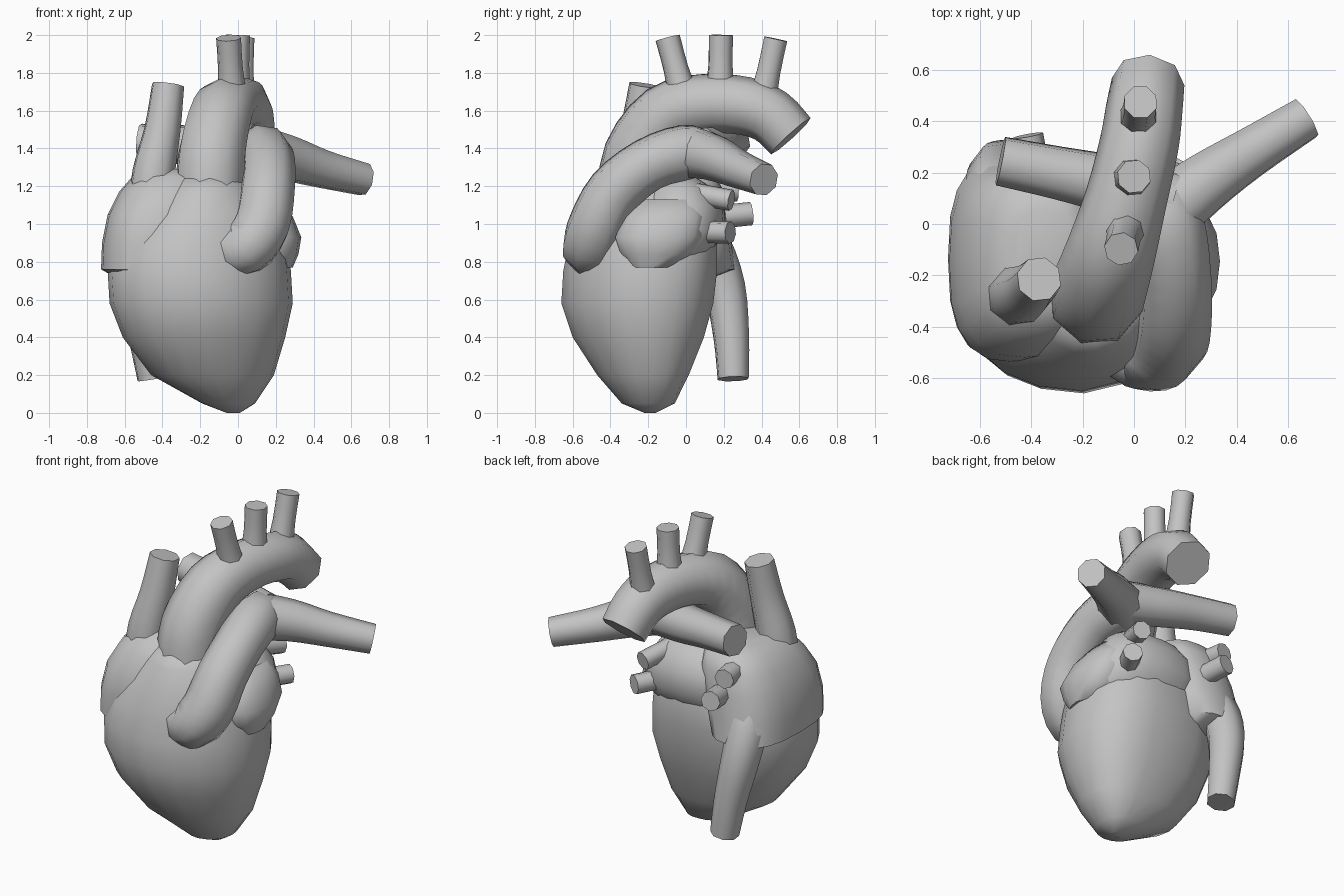
import bpy, bmesh, math
from mathutils import Vector

if "Cube" in bpy.data.objects:
    bpy.data.objects.remove(bpy.data.objects["Cube"])

mat = bpy.data.materials.new("plain_grey")
mat.diffuse_color = (0.55, 0.55, 0.55, 1)
mat.use_nodes = True
mat.node_tree.nodes["Principled BSDF"].inputs["Base Color"].default_value = mat.diffuse_color


def loft(name, rings):
    """Skin a list of equal rings, cap both ends, smooth all but sharp edges."""
    bm = bmesh.new()
    loops = [[bm.verts.new(p) for p in r] for r in rings]
    n = len(loops[0])
    for a, b in zip(loops, loops[1:]):
        for i in range(n):
            j = (i + 1) % n
            bm.faces.new((a[i], a[j], b[j], b[i]))
    bm.faces.new(loops[0][::-1])
    bm.faces.new(loops[-1])
    bmesh.ops.recalc_face_normals(bm, faces=bm.faces)
    me = bpy.data.meshes.new(name)
    bm.to_mesh(me)
    bm.free()
    ob = bpy.data.objects.new(name, me)
    bpy.context.collection.objects.link(ob)
    me.materials.append(mat)
    bpy.ops.object.select_all(action='DESELECT')
    ob.select_set(True)
    bpy.context.view_layer.objects.active = ob
    bpy.ops.object.shade_smooth_by_angle(angle=math.radians(60))
    return ob


def spline(rows, steps):
    """Catmull-Rom points through rows of numbers."""
    pts = [Vector(r) for r in rows]
    pts = [2 * pts[0] - pts[1]] + pts + [2 * pts[-1] - pts[-2]]
    out = []
    for a, b, c, d in zip(pts, pts[1:], pts[2:], pts[3:]):
        for k in range(steps):
            t = k / steps
            out.append(0.5 * (2 * b + (c - a) * t + (2 * a - 5 * b + 4 * c - d) * t * t
                              + (3 * b - a - 3 * c + d) * t ** 3))
    return out + [pts[-2]]


def tube(name, rows, steps=3, sides=8):
    """Vessel along (x, y, z, radius) rows."""
    p = spline(rows, steps)
    c = [Vector(v[:3]) for v in p]
    u = Vector((0.9, 0.1, 0.43))
    rings = []
    for i, v in enumerate(p):
        t = (c[min(i + 1, len(c) - 1)] - c[max(i - 1, 0)]).normalized()
        u = (u - t * u.dot(t)).normalized()
        w = t.cross(u)
        r = v[3] * 1.03
        rings.append([c[i] + r * (u * math.cos(a) + w * math.sin(a))
                      for a in (2 * math.pi * (k + 0.5) / sides for k in range(sides))])
    return loft(name, rings)


def body(name, rows, sides=20, power=2.2, skew=0.0):
    """Rounded chamber from (z, x0, x1, y0, y1) levels; skew pushes the +x side back."""
    def f(v):
        return math.copysign(abs(v) ** (2 / power), v)
    rings = []
    for z, x0, x1, y0, y1 in rows:
        rings.append([((x0 + x1) / 2 + (x1 - x0) / 2 * f(math.cos(a)),
                       (y0 + y1) / 2 + (y1 - y0) / 2 * f(math.sin(a))
                       + skew * (x1 - x0) * max(0, math.cos(a)), z)
                      for a in (2 * math.pi * k / sides for k in range(sides))])
    return loft(name, rings)


# Ventricles
body("ventricles", [
    (0.0, -.06, .01, -.22, -.16), (.05, -.19, .09, -.34, -.06),
    (.2, -.46, .19, -.47, .01), (.4, -.61, .25, -.6, .09),
    (.58, -.68, .29, -.66, .14), (.75, -.69, .28, -.65, .16),
    (.9, -.65, .26, -.62, .16), (1.05, -.52, .2, -.57, .12),
    (1.17, -.41, .1, -.51, .05), (1.24, -.33, .03, -.46, -.05)], skew=.075)

# Right atrium
body("right_atrium", [
    (.7, -.62, -.3, -.36, .1), (.76, -.725, -.25, -.53, .26),
    (.9, -.72, -.2, -.54, .24), (1.05, -.69, -.16, -.52, .22),
    (1.17, -.63, -.14, -.46, .2), (1.25, -.56, -.16, -.4, .16),
    (1.29, -.47, -.22, -.32, .06)], power=2.7)

# Left atrium with its forward appendage
body("left_atrium", [
    (.77, -.4, .2, -.2, .06), (.86, -.44, .26, -.25, .145),
    (.97, -.46, .27, -.27, .21), (1.1, -.43, .23, -.25, .2),
    (1.19, -.36, .17, -.2, .14), (1.25, -.25, .08, -.1, .05)])
body("left_appendage", [
    (.77, .1, .29, -.3, -.06), (.84, .05, .32, -.35, .03),
    (.93, .04, .335, -.38, .09), (1.04, .04, .29, -.33, .1),
    (1.13, .06, .22, -.24, .06)], sides=14)

# Aorta and its three branches
tube("aorta", [(-.15, -.29, 1.12, .185), (-.14, -.26, 1.36, .182),
               (-.09, -.11, 1.57, .17), (-.03, .1, 1.635, .155),
               (.02, .31, 1.625, .15), (.04, .45, 1.57, .145), (.055, .555, 1.465, .138)])
for i, (a, b) in enumerate([((-.03, -.01, 1.66), (-.05, -.097, 1.985)),
                            ((-.01, .18, 1.68), (0, .185, 2.0)),
                            ((.015, .40, 1.63), (.025, .475, 1.98))]):
    m = [(p + q) / 2 for p, q in zip(a, b)]
    tube(f"arch_branch_{i + 1}", [(*a, .08), (*m, .065), (*b, .065)], 2)

# Pulmonary trunk and arteries
tube("pulmonary_trunk", [(-.06, -.48, .86, .12), (.04, -.51, .87, .145),
                         (.125, -.475, .99, .15), (.155, -.38, 1.17, .145),
                         (.16, -.2, 1.315, .14), (.13, 0, 1.38, .145),
                         (.1, .14, 1.38, .11)])
tube("left_pulmonary_artery", [(.1, .02, 1.38, .14), (.27, .155, 1.345, .12),
                               (.45, .275, 1.29, .1), (.67, .412, 1.235, .086)])
tube("right_pulmonary_artery", [(.14, .08, 1.38, .13), (-.1, .155, 1.4, .115),
                                (-.3, .2, 1.42, .103), (-.52, .245, 1.435, .096)])

# Venae cavae
tube("superior_vena_cava", [(-.46, -.28, 1.1, .12), (-.445, -.275, 1.28, .114),
                            (-.4, -.25, 1.5, .097), (-.37, -.215, 1.735, .086)])
tube("inferior_vena_cava", [(-.45, .25, .18, .083), (-.485, .24, .4, .095),
                            (-.53, .205, .66, .11), (-.53, .12, .88, .12),
                            (-.46, .0, 1.05, .12)])

# Pulmonary veins
for name, a, b, r in [
        ("left_vein_upper", (.06, .0, 1.17), (.14, .24, 1.125), .055),
        ("left_vein_lower", (.1, .05, .96), (.205, .235, .955), .058),
        ("right_vein_upper", (-.42, .02, 1.18), (-.46, .27, 1.18), .06),
        ("right_vein_lower", (-.37, .1, 1.03), (-.415, .345, 1.055), .06)]:
    tube(name, [(*a, r), (*b, r)], 1)
